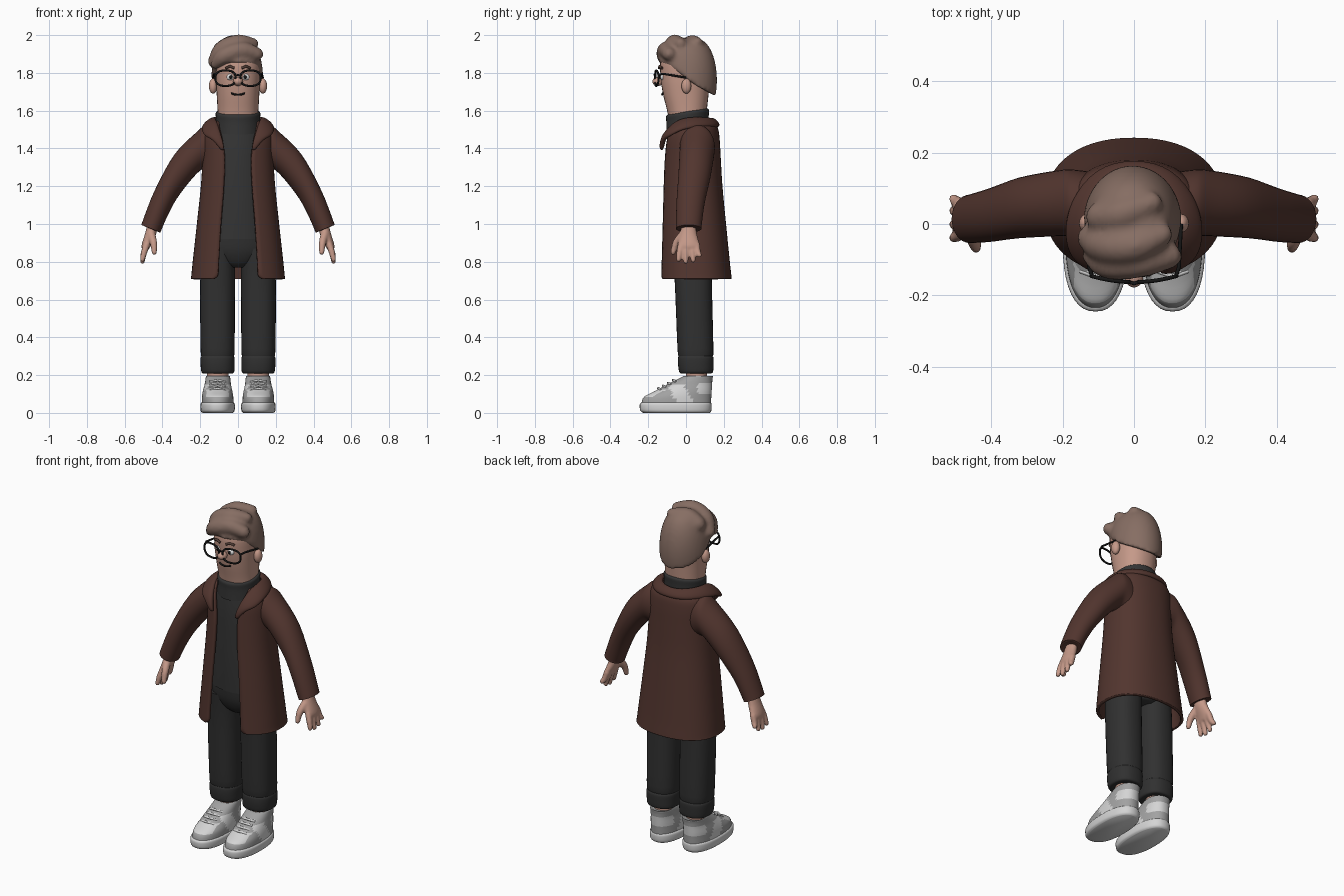
import bpy, bmesh, math
from mathutils import Vector

if "Cube" in bpy.data.objects:
    bpy.data.objects.remove(bpy.data.objects["Cube"])


def material(name, r, g, b):
    m = bpy.data.materials.new(name)
    m.use_nodes = True
    m.diffuse_color = (r, g, b, 1)
    m.node_tree.nodes["Principled BSDF"].inputs["Base Color"].default_value = (r, g, b, 1)
    return m


SKIN = material("skin", .56, .32, .25)
HAIR = material("hair brown", .24, .155, .125)
BROW = material("eyebrow brown", .08, .045, .035)
COAT = material("coat brown", .085, .036, .028)
KNIT = material("sweater charcoal", .035, .035, .035)
CLOTH = material("trouser charcoal", .03, .03, .03)
GREY = material("shoe grey", .36, .36, .36)
LIGHT = material("shoe light grey", .66, .66, .66)
BLACK = material("black", .008, .008, .008)
WHITE = material("eye white", .8, .8, .8)


def finish(name, bm, mats, mirror=False, angle=50):
    bmesh.ops.recalc_face_normals(bm, faces=bm.faces)
    me = bpy.data.meshes.new(name)
    bm.to_mesh(me)
    bm.free()
    for m in mats:
        me.materials.append(m)
    ob = bpy.data.objects.new(name, me)
    bpy.context.collection.objects.link(ob)
    bpy.ops.object.select_all(action='DESELECT')
    ob.select_set(True)
    bpy.context.view_layer.objects.active = ob
    bpy.ops.object.shade_smooth_by_angle(angle=math.radians(angle))
    if mirror:
        ob.modifiers.new("mirror", 'MIRROR').use_mirror_merge = False
    return ob


def spline(keys, steps):
    """Catmull-Rom curve through tuples of numbers."""
    out = []
    for i in range(len(keys) - 1):
        quad = zip(keys[max(i - 1, 0)], keys[i], keys[i + 1], keys[min(i + 2, len(keys) - 1)])
        quad = list(quad)
        for s in range(steps):
            t = s / steps
            out.append([b + .5 * t * (c - a + t * (2*a - 5*b + 4*c - d + t * (3*(b - c) + d - a)))
                        for a, b, c, d in quad])
    return out + [list(keys[-1])]


def power(v, e):
    return math.copysign(abs(v) ** e, v)


def add_loft(bm, keys, n=32, steps=4, square=1.0):
    """Closed loft; key = two side points (x, z), (x, z), then y centre and y radius."""
    rows = []
    for x0, z0, x1, z1, y, ry in spline(keys, steps):
        row = []
        for k in range(n):
            a = math.tau * k / n
            c, s = power(math.cos(a), square), power(math.sin(a), square)
            row.append(bm.verts.new(((x0 + x1) / 2 + c * (x1 - x0) / 2, y + ry * s,
                                     (z0 + z1) / 2 + c * (z1 - z0) / 2)))
        rows.append(row)
    for p, q in zip(rows, rows[1:]):
        for k in range(n):
            bm.faces.new((p[k], p[k - 1], q[k - 1], q[k]))
    bm.faces.new(rows[0])
    bm.faces.new(rows[-1])


def loft(name, keys, mat, mirror=False, **kw):
    bm = bmesh.new()
    add_loft(bm, keys, **kw)
    return finish(name, bm, [mat], mirror)


def add_ball(bm, loc, radii):
    made = bmesh.ops.create_uvsphere(bm, u_segments=24, v_segments=14, radius=1)["verts"]
    for v in made:
        v.co = Vector(loc) + Vector([a * b for a, b in zip(v.co, radii)])


def ball(name, loc, radii, mat, mirror=False):
    bm = bmesh.new()
    add_ball(bm, loc, radii)
    return finish(name, bm, [mat], mirror)


def add_string(bm, keys, steps=8):
    """Chain of overlapping balls; key = x, y, z, radius."""
    for x, y, z, r in spline(keys, steps):
        add_ball(bm, (x, y, z), (r, r, r))


def fuse(ob, voxel, rounds):
    m = ob.modifiers.new("fuse", 'REMESH')
    m.mode, m.voxel_size, m.use_smooth_shade = 'VOXEL', voxel, True
    m = ob.modifiers.new("soften", 'SMOOTH')
    m.iterations, m.factor = rounds, .5


def wire(name, paths, radius, mat, closed=False, mirror=False):
    cu = bpy.data.curves.new(name, 'CURVE')
    cu.dimensions, cu.bevel_depth, cu.bevel_resolution, cu.use_fill_caps = '3D', radius, 2, True
    for pts in paths:
        sp = cu.splines.new('POLY')
        sp.points.add(len(pts) - 1)
        for p, co in zip(sp.points, pts):
            p.co = (*co, 1)
        sp.use_cyclic_u = closed
    cu.materials.append(mat)
    ob = bpy.data.objects.new(name, cu)
    bpy.context.collection.objects.link(ob)
    if mirror:
        ob.modifiers.new("mirror", 'MIRROR').use_mirror_merge = False


def level(z, rx, front, back, cx=0):
    return (cx - rx, z, cx + rx, z, (front + back) / 2, (back - front) / 2)


# Head, ears and nose
loft("head", [level(1.5, .105, -.08, .1), level(1.6, .108, -.1, .11), level(1.69, .113, -.122, .12),
              level(1.78, .118, -.135, .13), level(1.88, .115, -.13, .13), level(1.95, .06, -.06, .08)],
     SKIN, square=.9)
ball("ears", (.132, .002, 1.73), (.022, .026, .04), SKIN, True)
ball("nose", (0, -.148, 1.755), (.026, .03, .024), SKIN)

# Hair: a cap with a lower edge that drops at the back, plus swept strands
bm = bmesh.new()
rows = []
for j in range(13):
    t = math.pi / 2 * j / 13
    row = []
    for k in range(40):
        a = math.tau * k / 40
        s = math.sin(a)
        low = 1.75 - .075 * s if s > 0 else 1.75 + .1 * min(1, -s * 1.5)
        r = math.cos(t) ** .65 * (1 - .12 * max(0, s) * (1 - math.sin(t)) ** 3)
        row.append(bm.verts.new((-.004 + .138 * math.cos(a) * r, .02 + (.155 if s > 0 else .165) * s * r,
                                 low + (1.985 - low) * math.sin(t))))
    rows.append(row)
for p, q in zip(rows, rows[1:]):
    for k in range(40):
        bm.faces.new((p[k - 1], p[k], q[k], q[k - 1]))
bm.faces.new(rows[0])
bm.faces.new(rows[-1])
add_string(bm, [(.1, -.09, 1.90, .035), (.02, -.105, 1.92, .045), (-.07, -.11, 1.89, .045), (-.12, -.09, 1.845, .025)])
add_string(bm, [(.08, -.03, 1.955, .03), (0, -.06, 1.955, .048), (-.08, -.06, 1.92, .05), (-.125, -.04, 1.86, .035)])
add_string(bm, [(.05, .06, 1.96, .03), (-.03, .03, 1.955, .045), (-.09, .02, 1.92, .045)])
fuse(finish("hair", bm, [HAIR]), .011, 5)

# Face details
ball("eyes", (.04, -.125, 1.778), (.02, .012, .017), WHITE, True)
ball("pupils", (.038, -.136, 1.778), (.009, .005, .01), BLACK, True)
wire("eyebrows", [[(.02, -.142, 1.825), (.042, -.14, 1.835), (.065, -.126, 1.825)]], .007, BROW, mirror=True)
wire("mouth", [[(.036 * i / 4, -.127 + .004 * (i / 4) ** 2, 1.684 + .009 * (i / 4) ** 2)
                for i in range(-4, 5)]], .005, BLACK)

# Glasses
rim = []
for k in range(28):
    a = math.tau * k / 28
    x = .066 + .054 * power(math.cos(a), .8)
    rim.append((x, -.163 + 1.2 * x * x, 1.772 + .041 * power(math.sin(a), .8)))
wire("glasses_rims", [rim], .0055, BLACK, True, True)
wire("glasses_arms", [[(.118, -.146, 1.79), (.126, -.12, 1.795), (.132, .0, 1.775)]], .0055, BLACK, mirror=True)
wire("glasses_bridge", [[(-.014, -.163, 1.785), (0, -.167, 1.79), (.014, -.163, 1.785)]], .005, BLACK)

# Sweater with a tilted roll neck
loft("sweater", [level(.92, .165, -.098, .12), level(1.1, .155, -.105, .13), level(1.35, .15, -.105, .14),
                 level(1.47, .14, -.098, .14), level(1.54, .11, -.09, .12)], KNIT)
neck = loft("roll_neck", [level(1.49, .118, -.105, .118), level(1.55, .117, -.104, .12),
                          level(1.585, .118, -.106, .122), level(1.595, .108, -.096, .11)], KNIT)
for v in neck.data.vertices:
    v.co.z += v.co.y * .16

# Trousers
loft("trouser_hips", [level(.77, .06, -.03, .12), level(.8, .13, -.06, .145), level(.86, .18, -.085, .15),
                      level(.935, .175, -.094, .14)], CLOTH)
loft("trouser_legs", [level(.208, .07, -.02, .125, .107), level(.215, .086, -.035, .142, .107),
                      level(.255, .09, -.042, .146, .108), level(.29, .09, -.042, .146, .108),
                      level(.305, .085, -.038, .14, .108), level(.34, .09, -.045, .145, .108),
                      level(.7, .092, -.06, .137, .108), level(.87, .085, -.075, .14, .1)],
     CLOTH, True, square=.85)
loft("ankles", [level(.12, .055, 0, .11, .107), level(.23, .058, 0, .112, .107)], SKIN, True)

# Coat body: open front, rounded shoulders
profile = [(.71, .25, -.145, .242, .12), (.73, .247, -.145, .24, .1), (.8, .24, -.142, .232, .096),
           (1.0, .218, -.135, .212, .085), (1.2, .197, -.127, .193, .07), (1.35, .188, -.12, .184, .066),
           (1.45, .186, -.112, .178, .08), (1.51, .172, -.095, .168, .095), (1.545, .13, -.075, .14, .1)]
bm = bmesh.new()
rows = []
for z, rx, front, back, gap in spline(profile, 4):
    start = math.asin(min(.99, gap / rx))
    row = []
    for k in range(49):
        a = start + (math.tau - 2 * start) * k / 48
        row.append(bm.verts.new((rx * power(math.sin(a), .9),
                                 (front + back) / 2 - (back - front) / 2 * power(math.cos(a), .85), z)))
    rows.append(row)
for p, q in zip(rows, rows[1:]):
    for k in range(48):
        bm.faces.new((p[k], p[k + 1], q[k + 1], q[k]))
coat = finish("coat_body", bm, [COAT])
solid = coat.modifiers.new("thickness", 'SOLIDIFY')
solid.thickness, solid.offset = .016, -1

# Sleeves
loft("coat_sleeves", [(.07, 1.52, .1, 1.24, .06, .08), (.165, 1.525, .165, 1.29, .06, .092),
                      (.215, 1.49, .215, 1.27, .058, .092), (.335, 1.37, .31, 1.155, .045, .085),
                      (.44, 1.18, .365, 1.06, .025, .075), (.505, 1.015, .405, .97, .015, .068),
                      (.508, .995, .412, .955, .015, .066), (.495, .99, .425, .96, .015, .05)], COAT, True)

# Collar and lapels as a folded ribbon
inner = [(0, .135, 1.55), (.075, .115, 1.555), (.122, .045, 1.56), (.116, -.03, 1.555),
         (.1, -.085, 1.51), (.082, -.122, 1.45), (.07, -.13, 1.385)]
outer = [(0, .182, 1.515), (.11, .158, 1.515), (.182, .06, 1.515), (.196, -.03, 1.5),
         (.18, -.092, 1.462), (.135, -.122, 1.45), (.085, -.132, 1.38)]
bm = bmesh.new()
rows = []
for p, q in zip(inner, outer):
    mid = (Vector(p) + Vector(q)) / 2 + Vector((0, 0, .012))
    rows.append([bm.verts.new(c) for c in (p, mid, q)])
for p, q in zip(rows, rows[1:]):
    for k in range(2):
        bm.faces.new((p[k], p[k + 1], q[k + 1], q[k]))
collar = finish("coat_collar", bm, [COAT], angle=80)
collar.modifiers.new("mirror", 'MIRROR')
solid = collar.modifiers.new("thickness", 'SOLIDIFY')
solid.thickness, solid.offset = .028, 0
collar.modifiers.new("round", 'SUBSURF').levels = 2

# Hands
bm = bmesh.new()
add_loft(bm, [(.425, .99, .48, 1.0, .015, .036), (.435, .94, .492, .95, .012, .046),
              (.462, .885, .51, .89, .015, .058), (.472, .865, .508, .865, .015, .052)])
for y, tip in ((-.034, .812), (-.001, .802), (.033, .808), (.062, .835)):
    add_string(bm, [(.484, y * .85 + .003, .89, .018), (.497, y, .85, .0165), (.506, y * 1.15, tip, .013)])
add_string(bm, [(.458, -.02, .94, .022), (.447, -.052, .90, .019), (.443, -.068, .85, .014)])
fuse(finish("hands", bm, [SKIN], True), .006, 4)

# Shoes: sole, upper with light panels, laces
loft("shoe_soles", [level(0, .08, -.225, .125, .108), level(.012, .09, -.242, .134, .108),
                    level(.045, .091, -.245, .136, .108), level(.055, .084, -.236, .13, .108)],
     LIGHT, True, square=.85, n=40)
upper = loft("shoe_uppers", [level(.05, .084, -.236, .132, .108), level(.085, .083, -.222, .134, .108),
                             level(.115, .078, -.165, .136, .108), level(.15, .07, -.1, .138, .107),
                             level(.178, .066, -.045, .14, .106), level(.195, .062, -.01, .142, .106),
                             level(.188, .05, .005, .125, .106)], GREY, True, square=.88, n=56)
upper.data.materials.append(LIGHT)
for f in upper.data.polygons:
    c, side = f.center, abs(f.center.x - .108)
    panel = side > .045 and -.075 < c.y + (c.z - .1) * .5 < .015 and c.z < .15
    toe = c.y < -.1 and .085 < c.z < .125 and side < .06
    heel = c.y > .06 and .1 < c.z < .16
    f.material_index = int(panel or toe or heel)
wire("shoe_laces", [[(.108 + s * .042, y + .016, z - .006), (.108, y, z + .004), (.108 - s * .042, y + d, z - .006)]
                    for s, d in ((1, .03), (-1, .03))
                    for y, z in ((-.148, .126), (-.122, .14), (-.096, .155), (-.07, .17))], .006, LIGHT, mirror=True)
